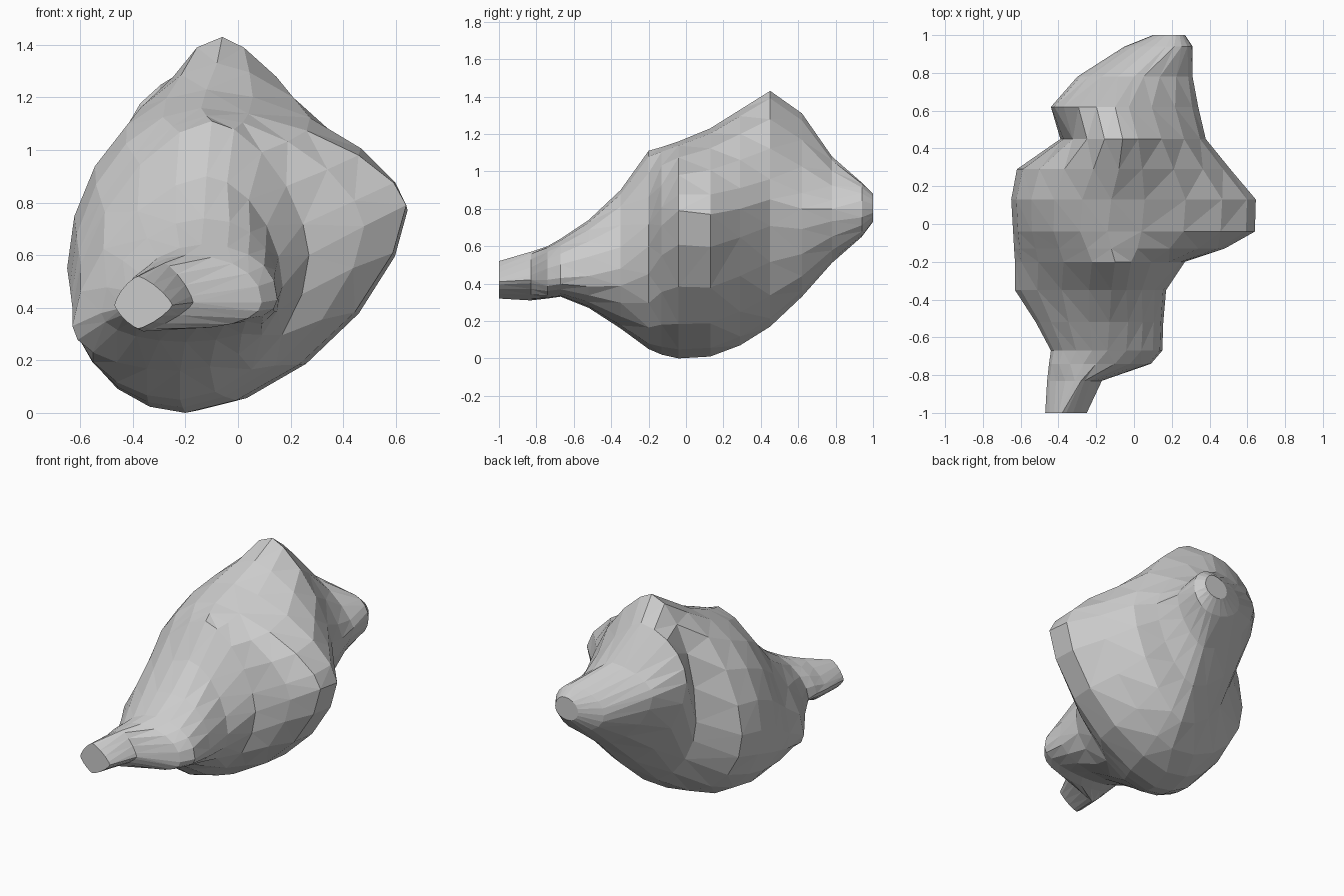
import bpy, bmesh, math

# Cross-sections from front to back: y, then (x, z) of the left, right, top and bottom extremes
SECTIONS = [
    (-1.00, -.47, .41, -.25, .41, -.38, .52, -.38, .32),
    (-0.83, -.46, .41, -.17, .42, -.28, .57, -.36, .31),
    (-0.74, -.45, .41, .09, .42, -.20, .60, -.20, .32),
    (-0.67, -.44, .40, .15, .43, -.14, .64, -.15, .33),
    (-0.52, -.52, .38, .155, .44, -.13, .74, -.20, .27),
    (-0.35, -.63, .33, .17, .48, -.12, .90, -.22, .16),
    (-0.20, -.63, .40, .27, .60, -.10, 1.11, -.22, .05),
    (-0.13, -.635, .44, .48, .71, -.12, 1.13, -.21, .02),
    (-0.04, -.64, .48, .64, .79, -.14, 1.16, -.20, .00),
    (0.13, -.65, .55, .645, .77, -.12, 1.23, -.15, .01),
    (0.29, -.62, .57, .51, .80, -.08, 1.33, -.06, .07),
    (0.45, -.39, .66, .38, .85, -.06, 1.43, .00, .17),
    (0.62, -.44, 1.00, .34, .80, -.10, 1.31, .05, .33),
    (0.78, -.30, .93, .31, .80, .00, 1.08, .10, .51),
    (0.94, -.05, .80, .31, .80, .17, .94, .17, .65),
    (1.00, .10, .80, .27, .80, .20, .88, .18, .73),
]
# Roundness of the quarters up to a given y: top right, top left, bottom left, bottom right
ROUNDNESS = [
    (-0.80, 1.3, 1.4, 1.3, 1.3),  # narrow tip
    (-0.50, 2.2, 1.8, 2.0, 2.1),  # snout
    (-0.30, 1.8, 1.6, 2.0, 1.9),
    (-0.15, 1.6, 1.6, 2.0, 1.8),  # front shoulder
    (-0.10, 1.6, 1.7, 2.0, 1.6),
    (0.20, 1.6, 1.9, 2.0, 1.6),   # side lobes
    (0.40, 1.5, 1.7, 2.0, 1.5),
    (0.50, 1.4, 1.9, 1.8, 1.5),   # peak
    (0.80, 1.3, 1.9, 1.55, 1.6),
    (1.00, 2.0, 2.0, 2.0, 2.0),   # rear lobe
]
STEPS = 5  # facets per quarter


def arc(side, pole, power):
    """Superellipse arc from a side extreme to the top or bottom extreme."""
    pts = []
    for i in range(STEPS):
        a = math.pi / 2 * i / STEPS
        u, v = math.cos(a) ** (2 / power), math.sin(a) ** (2 / power)
        pts.append((pole[0] + (side[0] - pole[0]) * u,
                    side[1] + (pole[1] - side[1]) * v))
    return pts + [pole]


def outline(y, xl, zl, xr, zr, xt, zt, xb, zb):
    left, right, top, bottom = (xl, zl), (xr, zr), (xt, zt), (xb, zb)
    tr, tl, bl, br = next(r[1:] for r in ROUNDNESS if y <= r[0])
    ring = (arc(right, top, tr)[:-1] + arc(left, top, tl)[:0:-1]
            + arc(left, bottom, bl)[:-1] + arc(right, bottom, br)[:0:-1])
    return [(x, y, z) for x, z in ring]


# Faceted lump lofted through the sections
bm = bmesh.new()
rings = [[bm.verts.new(p) for p in outline(*s)] for s in SECTIONS]
n = 4 * STEPS
for a, b in zip(rings, rings[1:]):
    for i in range(n):
        j = (i + 1) % n
        bm.faces.new((a[i], a[j], b[j], b[i]))
bm.faces.new(rings[0])
bm.faces.new(rings[-1])
bmesh.ops.triangulate(bm, faces=bm.faces[:], quad_method='SHORT_EDGE')
bmesh.ops.recalc_face_normals(bm, faces=bm.faces[:])

mesh = bpy.data.meshes.new("rock_body")
bm.to_mesh(mesh)
bm.free()
bpy.context.collection.objects.link(bpy.data.objects.new("rock_body", mesh))
